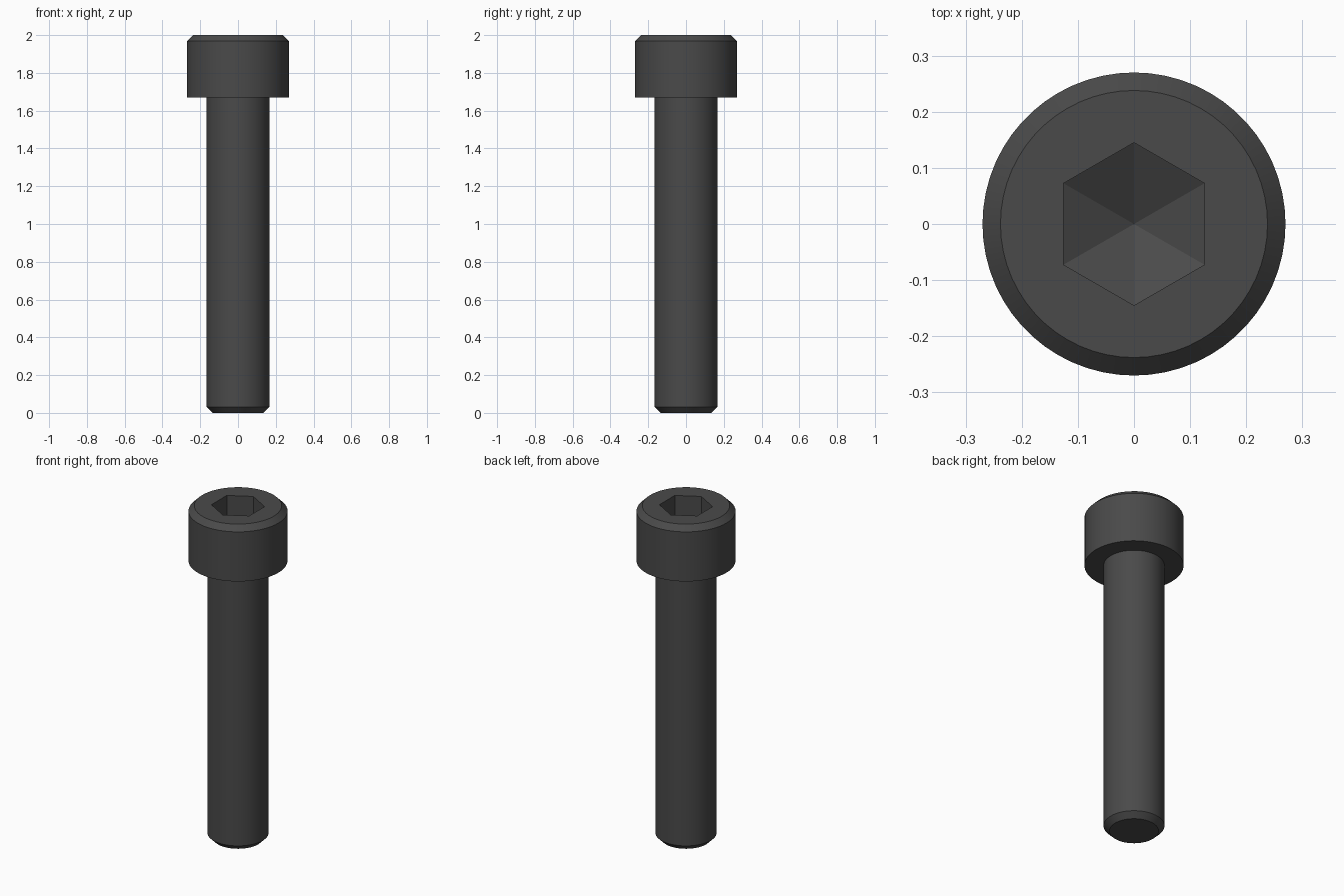
import bpy, bmesh, math

cube = bpy.data.objects.get("Cube")
if cube:
    bpy.data.objects.remove(cube, do_unlink=True)

SEGMENTS = 60            # divisible by 6 so the rim meets the hexagon evenly
PER_SIDE = SEGMENTS // 6

steel = bpy.data.materials.new("black_steel")
steel.use_nodes = True
colour = (0.068, 0.068, 0.068, 1.0)
steel.diffuse_color = colour
steel.node_tree.nodes["Principled BSDF"].inputs["Base Color"].default_value = colour


def ring(bm, radius, z, count):
    """Circle of vertices starting on +y."""
    return [bm.verts.new((radius * math.sin(2 * math.pi * i / count),
                          radius * math.cos(2 * math.pi * i / count), z))
            for i in range(count)]


def skin(bm, a, b):
    """Quads between two rings of equal count."""
    n = len(a)
    for i in range(n):
        j = (i + 1) % n
        bm.faces.new((a[i], a[j], b[j], b[i]))


def lathe(bm, profile):
    rings = [ring(bm, r, z, SEGMENTS) for r, z in profile]
    for a, b in zip(rings, rings[1:]):
        skin(bm, a, b)
    return rings


def finish(bm, name):
    mesh = bpy.data.meshes.new(name)
    bm.to_mesh(mesh)
    bm.free()
    mesh.materials.append(steel)
    obj = bpy.data.objects.new(name, mesh)
    bpy.context.collection.objects.link(obj)
    bpy.ops.object.select_all(action='DESELECT')
    obj.select_set(True)
    bpy.context.view_layer.objects.active = obj
    bpy.ops.object.shade_smooth_by_angle(angle=math.radians(20))
    return obj


# Shaft: flat tip, chamfer, plain cylinder up to the head
bm = bmesh.new()
rings = lathe(bm, [(0.134, 0.0), (0.166, 0.032), (0.166, 1.67)])
bm.faces.new(rings[0])
bmesh.ops.recalc_face_normals(bm, faces=bm.faces)
# the open tube is oriented by its tip, which must face down
bm.normal_update()
tip = next(f for f in bm.faces if len(f.verts) == SEGMENTS)
if tip.normal.z > 0:
    bmesh.ops.reverse_faces(bm, faces=bm.faces)
finish(bm, "shaft")

# Head: underside, side wall, top chamfer, flat top with hexagonal socket
bm = bmesh.new()
rings = lathe(bm, [(0.166, 1.67), (0.27, 1.67), (0.27, 1.968), (0.238, 2.0)])
rim = rings[-1]
hex_top = ring(bm, 0.145, 2.0, 6)
hex_low = ring(bm, 0.145, 1.83, 6)
bottom = bm.verts.new((0, 0, 1.755))
for i in range(6):
    j = (i + 1) % 6
    arc = [rim[(i * PER_SIDE + k) % SEGMENTS] for k in range(PER_SIDE + 1)]
    bm.faces.new(arc + [hex_top[j], hex_top[i]])
    bm.faces.new((hex_low[i], hex_low[j], bottom))
skin(bm, hex_top, hex_low)
bmesh.ops.recalc_face_normals(bm, faces=bm.faces)
bm.normal_update()
# the flat top must face up
top = next(f for f in bm.faces if len(f.verts) == PER_SIDE + 3)
if top.normal.z < 0:
    bmesh.ops.reverse_faces(bm, faces=bm.faces)
finish(bm, "head")
